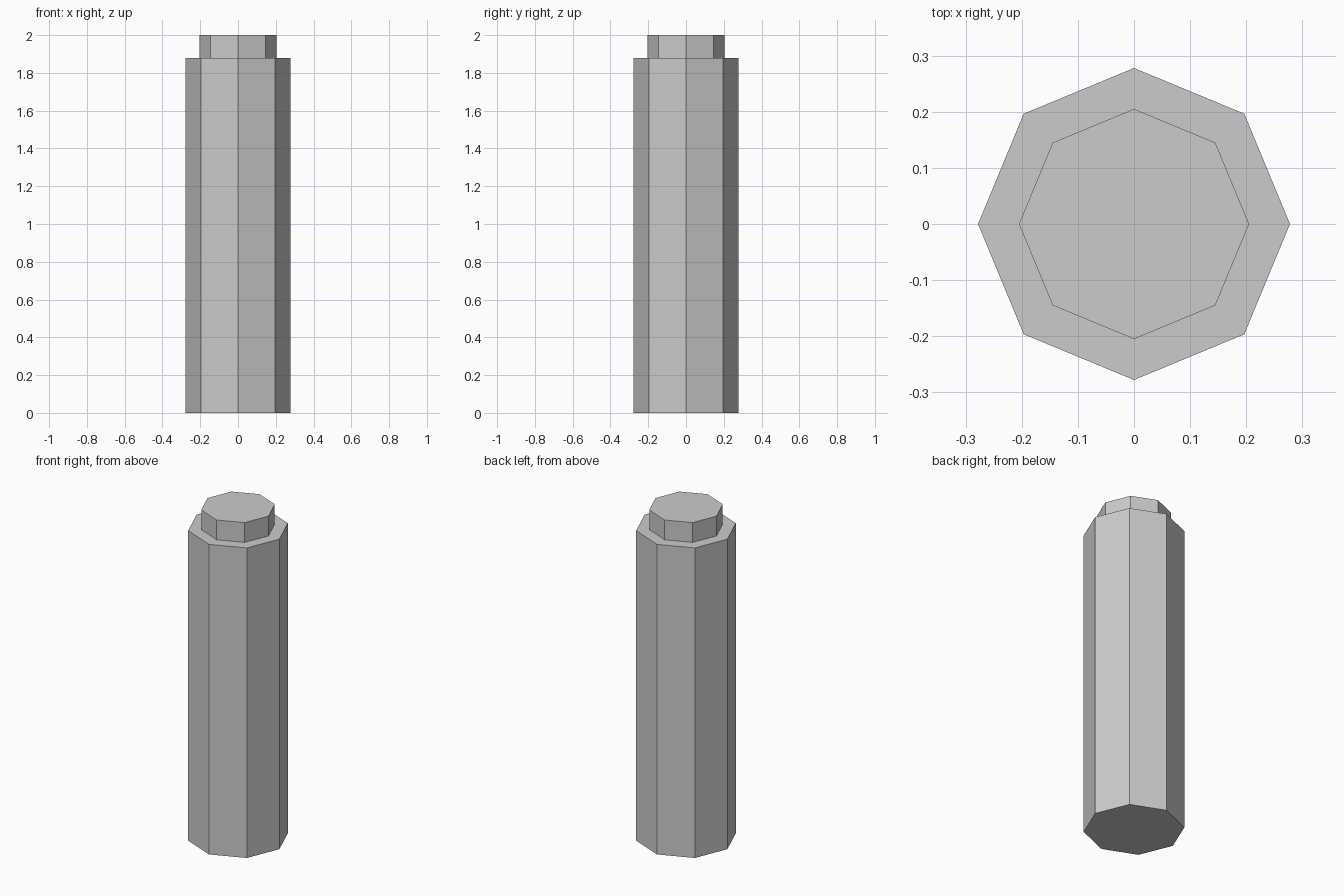
import bpy

if "Cube" in bpy.data.objects:
    bpy.data.objects.remove(bpy.data.objects["Cube"])


def octagon_prism(name, radius, z0, z1):
    """Flat-shaded eight-sided prism with corners on the x and y axes."""
    bpy.ops.mesh.primitive_cylinder_add(
        vertices=8, radius=radius, depth=z1 - z0, location=(0, 0, (z0 + z1) / 2))
    obj = bpy.context.object
    obj.name = name
    return obj


# Main column
octagon_prism("post_body", 0.278, 0.0, 1.88)

# Narrower cap on top
octagon_prism("post_cap", 0.205, 1.88, 2.0)
